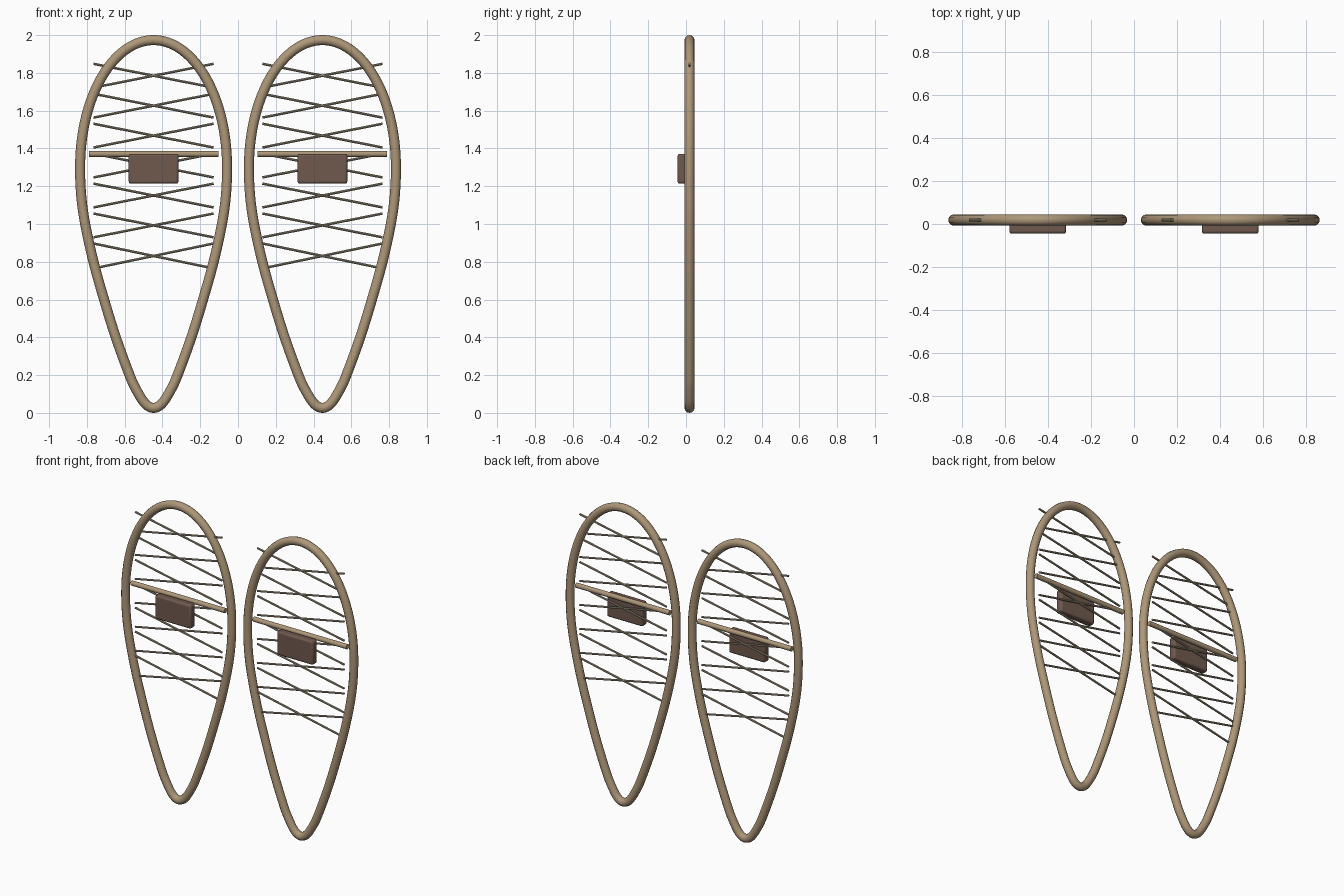
import bpy, math
from mathutils import Vector

if "Cube" in bpy.data.objects:
    bpy.data.objects.remove(bpy.data.objects["Cube"])

CX, Y0 = 0.447, 0.0185   # shoe centre offset, frame plane


def mat(name, rgb):
    m = bpy.data.materials.new(name)
    m.diffuse_color = (*rgb, 1)
    m.use_nodes = True
    m.node_tree.nodes["Principled BSDF"].inputs["Base Color"].default_value = m.diffuse_color
    return m


WOOD = mat("wood", (0.42, 0.31, 0.19))
LACE = mat("lacing", (0.40, 0.34, 0.24))
LEATHER = mat("leather", (0.16, 0.10, 0.075))


def finish(ob, name, m):
    ob.name = name
    ob.data.materials.clear()
    ob.data.materials.append(m)
    bpy.ops.object.select_all(action='DESELECT')
    bpy.context.view_layer.objects.active = ob
    ob.select_set(True)
    bpy.ops.object.shade_smooth_by_angle(angle=math.radians(40))
    return ob


def rod(name, a, b, r, sides, m):
    a, b = Vector(a), Vector(b)
    bpy.ops.mesh.primitive_cylinder_add(vertices=sides, radius=r, depth=(b - a).length,
                                        location=(a + b) / 2)
    ob = bpy.context.object
    ob.rotation_euler = (b - a).to_track_quat('Z', 'Y').to_euler()
    return finish(ob, name, m)


def frame_path(steps=6):
    # half outline as (half width, z): teardrop tail, then elliptical toe
    half = [(0, 0.0265), (0.045, 0.05), (0.09, 0.12), (0.127, 0.2), (0.2, 0.4),
            (0.262, 0.6), (0.318, 0.8), (0.362, 1.0), (0.383, 1.15)]
    half += [(0.389 * math.cos(t), 1.3 + 0.6735 * math.sin(t))
             for t in (i * math.pi / 16 for i in range(8))]
    half.append((0, 1.9735))
    loop = [Vector(p) for p in half] + [Vector((-x, z)) for x, z in half[-2:0:-1]]
    n, out = len(loop), []
    for i in range(n):
        p0, p1, p2, p3 = (loop[(i + k) % n] for k in (-1, 0, 1, 2))
        for s in range(steps):
            t = s / steps
            out.append(0.5 * (2 * p1 + (p2 - p0) * t + (2 * p0 - 5 * p1 + 4 * p2 - p3) * t * t
                              + (3 * p1 - p0 - 3 * p2 + p3) * t ** 3))
    return out


def snowshoe(side, cx):
    # bent wooden rim
    cu = bpy.data.curves.new("rim", 'CURVE')
    cu.dimensions = '3D'
    cu.bevel_depth = 0.0265
    cu.bevel_resolution = 4
    sp = cu.splines.new('POLY')
    pts = frame_path()
    sp.points.add(len(pts) - 1)
    for p, q in zip(sp.points, pts):
        p.co = (cx + q.x, Y0, q.y, 1)
    sp.use_cyclic_u = True
    ob = bpy.data.objects.new("rim", cu)
    bpy.context.collection.objects.link(ob)
    bpy.ops.object.select_all(action='DESELECT')
    bpy.context.view_layer.objects.active = ob
    ob.select_set(True)
    bpy.ops.object.convert(target='MESH')
    finish(bpy.context.object, side + "_rim", WOOD)

    # crossed lacing
    for i in range(7):
        z = 1.785 - i * 0.1585
        low = 0.288 if i == 6 else 0.318
        for s in (-1, 1):
            rod(f"{side}_lace_{i + 1}_{'a' if s < 0 else 'b'}",
                (cx + s * 0.318, Y0, z + 0.063), (cx - s * low, Y0, z - 0.063),
                0.0065, 8, LACE)

    # crossbar
    rod(side + "_crossbar", (cx - 0.343, Y0, 1.371), (cx + 0.343, Y0, 1.371), 0.016, 16, WOOD)

    # foot binding pad
    bpy.ops.mesh.primitive_cube_add(size=1, location=(cx, -0.02, 1.2925))
    pad = bpy.context.object
    pad.scale = (0.264, 0.05, 0.157)
    bpy.ops.object.transform_apply(location=False, rotation=False, scale=True)
    bev = pad.modifiers.new("bevel", 'BEVEL')
    bev.width, bev.segments = 0.012, 3
    finish(pad, side + "_binding_pad", LEATHER)


snowshoe("left", -CX)
snowshoe("right", CX)
